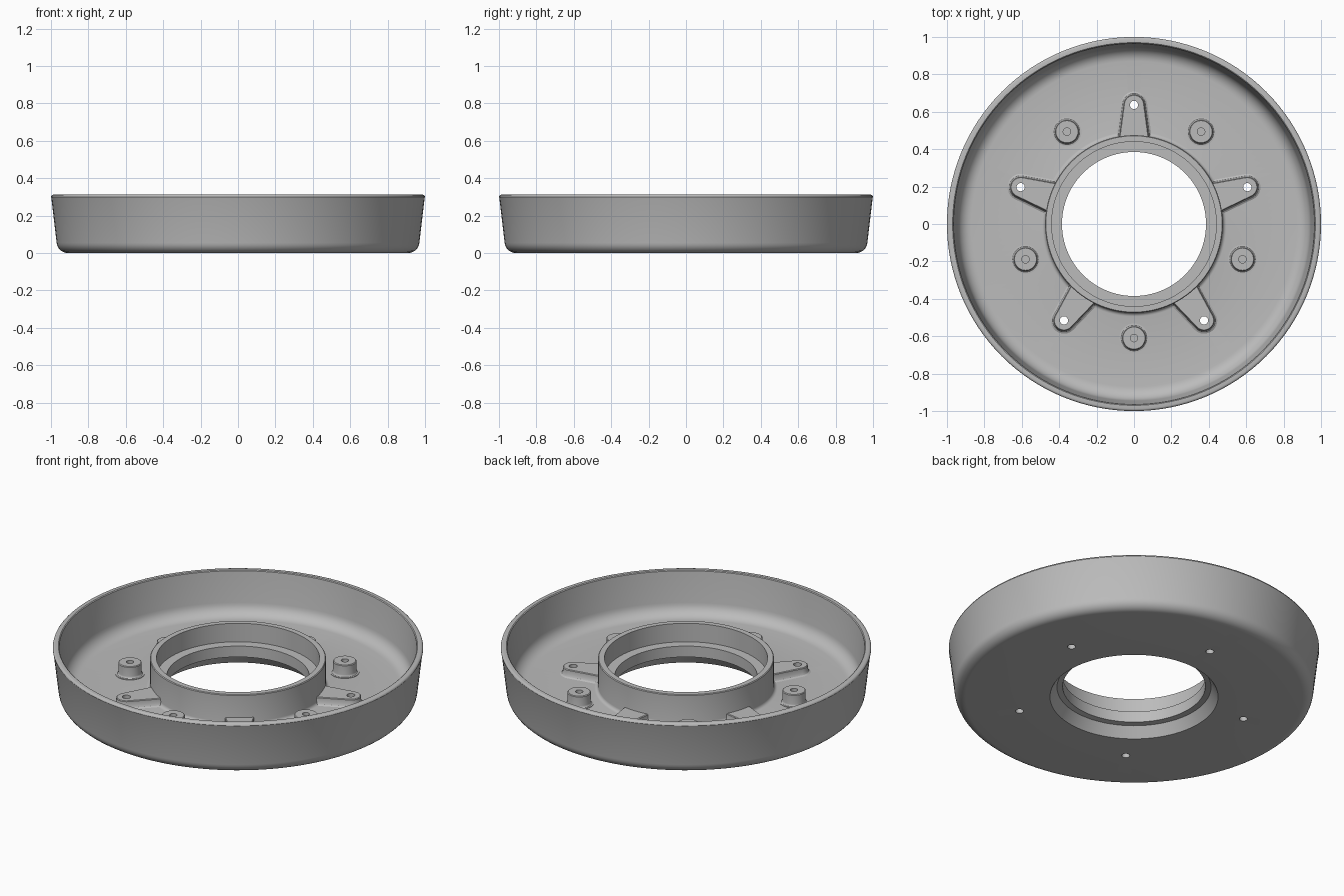
import bpy, bmesh, math
from math import sin, cos, pi, radians
from mathutils import Matrix, Vector

if "Cube" in bpy.data.objects:
    bpy.data.objects.remove(bpy.data.objects["Cube"])

FLOOR = 0.06
TAB_ANGLES = [radians(90 + 72 * i) for i in range(5)]
BOSS_ANGLES = [radians(54 + 72 * i) for i in range(5)]

grey = bpy.data.materials.new("light_grey")
grey.use_nodes = True
grey.diffuse_color = (0.5, 0.5, 0.5, 1)
grey.node_tree.nodes["Principled BSDF"].inputs["Base Color"].default_value = grey.diffuse_color


def arc(cx, cz, r, start, end, steps=7):
    """Points of a fillet arc, angles in degrees."""
    angles = [radians(start + (end - start) * i / steps) for i in range(steps + 1)]
    return [(cx + r * cos(a), cz + r * sin(a)) for a in angles]


def lathe(bm, profile, steps, centre=(0, 0), closed=False):
    """Revolve an (r, z) profile about a vertical axis."""
    part = bmesh.new()
    verts = [part.verts.new((r, 0, z)) for r, z in profile]
    pairs = list(zip(verts, verts[1:]))
    if closed:
        pairs.append((verts[-1], verts[0]))
    edges = [part.edges.new(p) for p in pairs]
    bmesh.ops.spin(part, geom=verts + edges, cent=(0, 0, 0), axis=(0, 0, 1),
                   angle=2 * pi, steps=steps)
    bmesh.ops.remove_doubles(part, verts=part.verts, dist=1e-5)
    bmesh.ops.translate(part, verts=part.verts, vec=(*centre, 0))
    append(bm, part)


def append(bm, part):
    mesh = bpy.data.meshes.new("part")
    bmesh.ops.recalc_face_normals(part, faces=part.faces)
    part.to_mesh(mesh)
    part.free()
    bm.from_mesh(mesh)
    bpy.data.meshes.remove(mesh)


def polar(r, a):
    return (r * cos(a), r * sin(a))


def make(name, bm):
    mesh = bpy.data.meshes.new(name)
    bm.to_mesh(mesh)
    bm.free()
    mesh.materials.append(grey)
    obj = bpy.data.objects.new(name, mesh)
    bpy.context.collection.objects.link(obj)
    return obj


def cut(obj, cutter):
    mod = obj.modifiers.new("cut", 'BOOLEAN')
    mod.operation = 'DIFFERENCE'
    mod.solver = 'EXACT'
    mod.object = cutter
    bpy.context.view_layer.objects.active = obj
    bpy.ops.object.modifier_apply(modifier=mod.name)


def post(r, top, hole, depth, fillet):
    """Profile of a post with a filleted foot and a blind hole."""
    return ([(0, FLOOR + 0.01), (r + fillet, FLOOR + 0.01 - fillet / 2)]
            + arc(r + fillet, FLOOR + fillet, fillet, 270, 180, 4)
            + [(r, top - 0.004), (r - 0.004, top), (hole, top),
               (hole, top - depth), (0, top - depth)])


# Pan with its rim, central ring, ledge and conical underside recess
pan_profile = ([(0.454, 0)]
               + arc(0.91, 0.06, 0.06, 270, 355)
               + [(0.998, 0.295)] + arc(0.988, 0.3, 0.012, 0, 90, 3)
               + [(0.97, 0.312), (0.965, 0.308)]
               + arc(0.87, FLOOR + 0.075, 0.075, -5, -90)
               + arc(0.495, FLOOR + 0.02, 0.02, 270, 180, 4)
               + [(0.475, 0.236), (0.471, 0.24), (0.44, 0.24), (0.44, 0.13),
                  (0.385, 0.13), (0.385, 0.065), (0.416, 0.06)])
bm = bmesh.new()
lathe(bm, pan_profile, 128, closed=True)
pan = make("pan", bm)

# Tapered mounting tabs, lofted with a flared foot
bm = bmesh.new()
for a in TAB_ANGLES:
    part = bmesh.new()
    loops = []
    for z, flare in [(0.045, 0.016), (FLOOR, 0.016), (0.065, 0.007), (0.076, 0.001),
                     (0.1, 0), (0.104, -0.004)]:
        outline = [(0.455, -0.08 - flare)] + arc(0.637, 0, 0.055 + flare, -80, 80, 16) \
            + [(0.455, 0.08 + flare)]
        loops.append([part.verts.new((x, y, z)) for x, y in outline])
    for low, high in zip(loops, loops[1:]):
        for i in range(len(low)):
            j = (i + 1) % len(low)
            part.faces.new((low[i], low[j], high[j], high[i]))
    part.faces.new(loops[0][::-1])
    part.faces.new(loops[-1])
    part.transform(Matrix.Rotation(a, 4, 'Z'))
    append(bm, part)
tabs = make("mounting_tabs", bm)

# Screw pillars around the ring
bm = bmesh.new()
for a in TAB_ANGLES:
    lathe(bm, post(0.068, 0.253, 0.03, 0.12, 0.012), 40, polar(0.487, a))
pillars = make("screw_pillars", bm)

# Small standing bosses on the floor
bm = bmesh.new()
for a in BOSS_ANGLES:
    lathe(bm, post(0.063, 0.132, 0.02, 0.05, 0.015), 40, polar(0.61, a))
bosses = make("floor_bosses", bm)

# Through holes in tabs and floor, and the bore that trims the pillars
bm = bmesh.new()
for a in TAB_ANGLES:
    lathe(bm, [(0, -0.1), (0.022, -0.1), (0.022, 0.2), (0, 0.2)], 24, polar(0.637, a))
hole_cutter = make("hole_cutter", bm)
bm = bmesh.new()
lathe(bm, [(0, -0.1), (0.441, -0.1), (0.441, 0.5), (0, 0.5)], 128)
bore_cutter = make("bore_cutter", bm)

cut(pan, hole_cutter)
cut(tabs, hole_cutter)
cut(pillars, bore_cutter)
for helper in (hole_cutter, bore_cutter):
    bpy.data.objects.remove(helper)

# Smooth curved surfaces, crisp edges
bpy.ops.object.select_all(action='DESELECT')
for obj in (pan, tabs, pillars, bosses):
    obj.select_set(True)
bpy.context.view_layer.objects.active = pan
bpy.ops.object.shade_smooth_by_angle(angle=radians(32))
